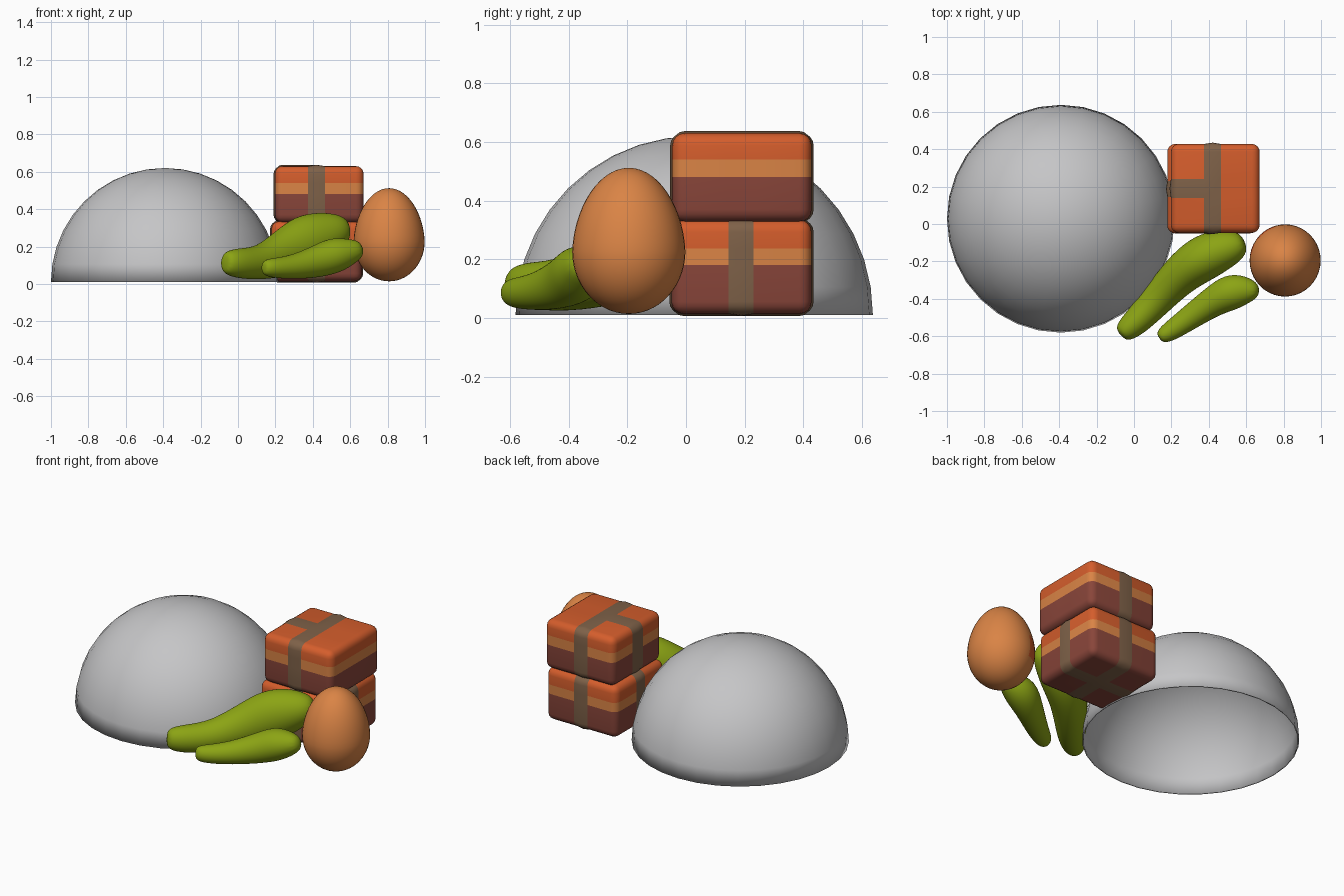
import bpy, bmesh, math
from mathutils import Vector

if "Cube" in bpy.data.objects:
    bpy.data.objects.remove(bpy.data.objects["Cube"])


def material(name, rgb):
    m = bpy.data.materials.new(name)
    m.diffuse_color = (*rgb, 1)
    m.use_nodes = True
    m.node_tree.nodes["Principled BSDF"].inputs["Base Color"].default_value = m.diffuse_color
    return m


GREY = material("dome_grey", (0.56, 0.56, 0.57))
RED = material("red_orange", (0.66, 0.11, 0.025))
LIGHT = material("light_orange", (0.70, 0.23, 0.06))
BROWN = material("red_brown", (0.25, 0.06, 0.042))
RIBBON = material("ribbon_brown", (0.21, 0.12, 0.065))
GREEN = material("leaf_green", (0.26, 0.37, 0.007))


def make(name, bm, mats, angle=60):
    me = bpy.data.meshes.new(name)
    bmesh.ops.recalc_face_normals(bm, faces=bm.faces[:])
    bm.to_mesh(me)
    bm.free()
    ob = bpy.data.objects.new(name, me)
    bpy.context.collection.objects.link(ob)
    for m in mats:
        me.materials.append(m)
    bpy.ops.object.select_all(action='DESELECT')
    ob.select_set(True)
    bpy.context.view_layer.objects.active = ob
    bpy.ops.object.shade_smooth_by_angle(angle=math.radians(angle))
    return ob


# Open dome, a thin half shell
bm = bmesh.new()
bmesh.ops.create_uvsphere(bm, u_segments=32, v_segments=20, radius=0.609)
bmesh.ops.delete(bm, geom=[v for v in bm.verts if v.co.z < -0.01], context='VERTS')
bmesh.ops.translate(bm, verts=bm.verts[:], vec=(-0.391, 0.028, 0.011))
dome = make("dome", bm, [GREY])
shell = dome.modifiers.new("shell", 'SOLIDIFY')
shell.thickness = 0.008
shell.offset = -1


# Soft striped box with a ribbon cut into its faces
def striped_box(name, lo, hi, stripes, rx, ry, right_ribbon):
    lo, hi = Vector(lo), Vector(hi)
    mid, size = (lo + hi) / 2, hi - lo
    bm = bmesh.new()
    bmesh.ops.create_cube(bm, size=1)
    for v in bm.verts:
        v.co = Vector(a * b for a, b in zip(v.co, size)) + mid
    bmesh.ops.bevel(bm, geom=bm.edges[:], offset=0.042, segments=4,
                    profile=0.5, affect='EDGES')
    cuts = [(2, z) for z in stripes]
    for axis, (a, b) in ((0, rx), (1, ry)):
        cuts += [(axis, a), (axis, (a + b) / 2), (axis, b)]
    for axis, pos in cuts:
        co, no = Vector((0, 0, 0)), Vector((0, 0, 0))
        co[axis], no[axis] = pos, 1
        bmesh.ops.bisect_plane(bm, geom=bm.verts[:] + bm.edges[:] + bm.faces[:],
                               plane_co=co, plane_no=no)
    for f in bm.faces:
        c = f.calc_center_median()
        along_y = rx[0] < c.x < rx[1]
        along_x = ry[0] < c.y < ry[1] and (right_ribbon or c.x < mid.x)
        if along_y or along_x:
            f.material_index = 3
        else:
            f.material_index = 0 if c.z < stripes[0] else 1 if c.z < stripes[1] else 2
    # swell the ribbon's centre line a little
    for v in bm.verts:
        if abs(v.co.x - sum(rx) / 2) < 1e-4 or (
                abs(v.co.y - sum(ry) / 2) < 1e-4 and (right_ribbon or v.co.x < mid.x)):
            d = Vector(((v.co.x - mid.x) / size.x, (v.co.y - mid.y) / size.y,
                        (v.co.z - mid.z) / size.z))
            k = max(range(3), key=lambda i: abs(d[i]))
            v.co[k] += math.copysign(0.007, d[k])
    return make(name, bm, [BROWN, LIGHT, RED, RIBBON])


striped_box("lower_box", (0.178, -0.05, 0.014), (0.662, 0.428, 0.335),
            (0.18, 0.237), (0.375, 0.465), (0.145, 0.23), True)
striped_box("upper_box", (0.197, -0.047, 0.328), (0.672, 0.428, 0.63),
            (0.48, 0.54), (0.375, 0.465), (0.14, 0.24), False)

# Egg, with a small red patch on the side facing the boxes
bm = bmesh.new()
bmesh.ops.create_uvsphere(bm, u_segments=40, v_segments=28, radius=1)
for f in bm.faces:
    c = f.calc_center_median()
    f.material_index = int(c.x < -0.3 and c.y > 0.15 and -0.3 < c.z < 0.25
                           and (c.y > 0.6 or c.y < 0.4))
for v in bm.verts:
    x, y, z = v.co
    h = 0.285 if z > 0 else 0.213
    pinch = 1 - 0.06 * max(z, 0)
    v.co = (0.808 + 0.19 * x * pinch, -0.195 + 0.193 * y * pinch, 0.227 + h * z)
make("egg", bm, [LIGHT, RED])


# Curved pod lofted through elliptical rings: x, y, z, half width, half height
def pod(name, rings, sides=12):
    bm = bmesh.new()
    loops = []
    for i, (x, y, z, w, h) in enumerate(rings):
        a, b = rings[max(i - 1, 0)], rings[min(i + 1, len(rings) - 1)]
        t = (Vector(b[:3]) - Vector(a[:3])).normalized()
        side = Vector((-t.y, t.x, 0)).normalized()
        up = t.cross(side)
        loops.append([bm.verts.new(Vector((x, y, z))
                                   + side * w * math.cos(2 * math.pi * k / sides)
                                   + up * h * math.sin(2 * math.pi * k / sides))
                      for k in range(sides)])
    for p, q in zip(loops, loops[1:]):
        for k in range(sides):
            n = (k + 1) % sides
            bm.faces.new((p[k], p[n], q[n], q[k]))
    bm.faces.new(loops[0])
    bm.faces.new(loops[-1])
    ob = make(name, bm, [GREEN], 180)
    ob.modifiers.new("soft", 'SUBSURF').levels = 2
    ob.modifiers["soft"].render_levels = 2
    return ob


pod("large_pod", [
    (-0.072, -0.595, 0.115, 0.035, 0.045), (-0.05, -0.575, 0.113, 0.062, 0.07),
    (0.01, -0.525, 0.11, 0.078, 0.085), (0.12, -0.41, 0.11, 0.09, 0.093),
    (0.24, -0.275, 0.16, 0.11, 0.13), (0.36, -0.185, 0.225, 0.132, 0.158),
    (0.47, -0.135, 0.265, 0.118, 0.13), (0.55, -0.115, 0.29, 0.085, 0.09),
    (0.592, -0.095, 0.295, 0.045, 0.05)])
pod("small_pod", [
    (0.135, -0.612, 0.087, 0.025, 0.03), (0.155, -0.597, 0.087, 0.045, 0.048),
    (0.2, -0.57, 0.085, 0.056, 0.056), (0.3, -0.5, 0.09, 0.068, 0.068),
    (0.42, -0.415, 0.118, 0.083, 0.09), (0.52, -0.36, 0.155, 0.105, 0.102),
    (0.6, -0.352, 0.172, 0.08, 0.075), (0.67, -0.357, 0.192, 0.035, 0.04)])
